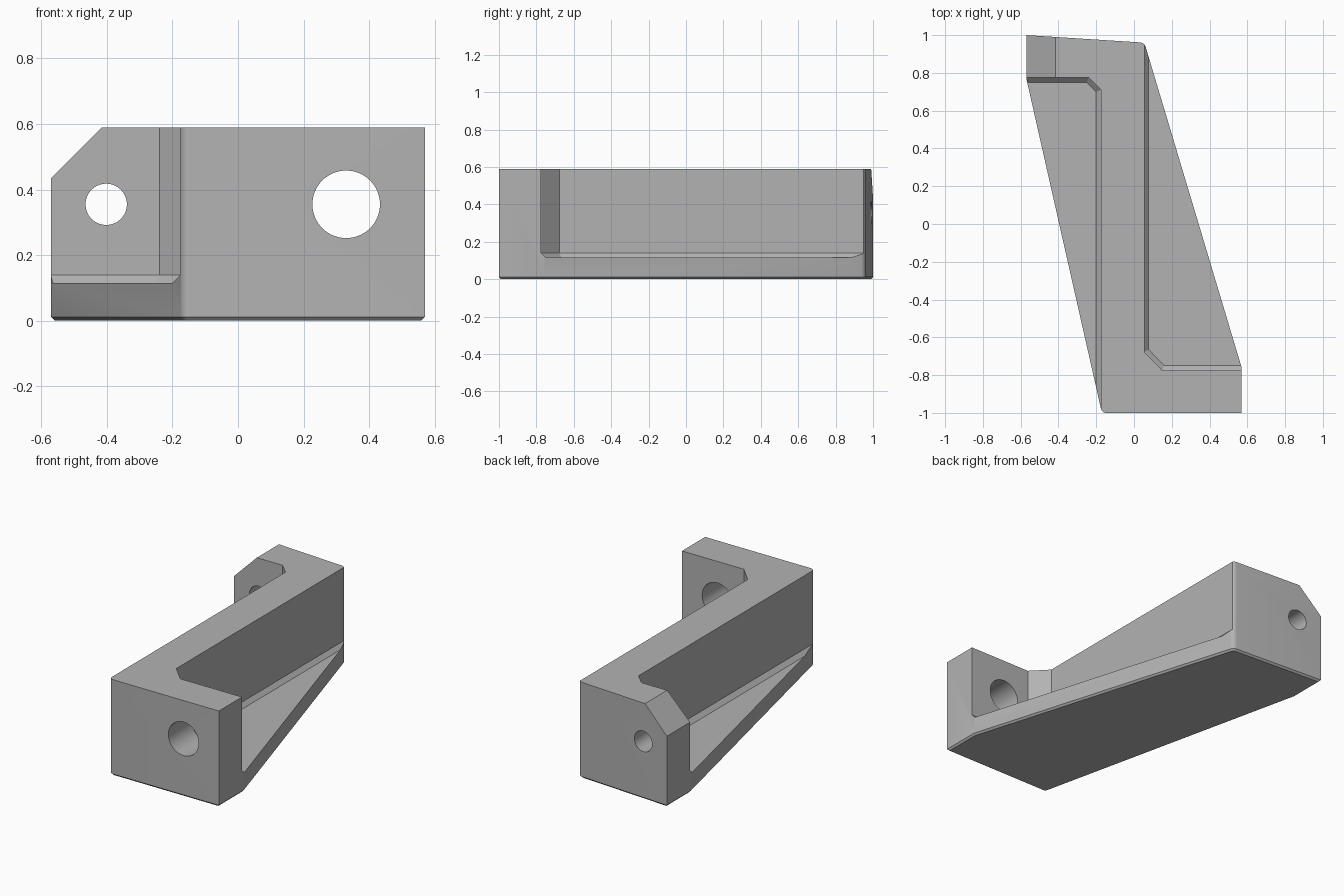
import bpy, bmesh, math
from mathutils import Matrix

if "Cube" in bpy.data.objects:
    bpy.data.objects.remove(bpy.data.objects["Cube"], do_unlink=True)

HEIGHT = 0.59

grey = bpy.data.materials.new("light_grey")
grey.use_nodes = True
colour = (0.45, 0.45, 0.45, 1)
grey.diffuse_color = colour
grey.node_tree.nodes["Principled BSDF"].inputs["Base Color"].default_value = colour


def make_object(name, bm):
    bmesh.ops.recalc_face_normals(bm, faces=bm.faces)
    mesh = bpy.data.meshes.new(name)
    bm.to_mesh(mesh)
    bm.free()
    mesh.materials.append(grey)
    obj = bpy.data.objects.new(name, mesh)
    bpy.context.collection.objects.link(obj)
    return obj


def loft(rings):
    """Solid through a stack of rings with equal point counts."""
    bm = bmesh.new()
    loops = [[bm.verts.new(p) for p in ring] for ring in rings]
    for low, high in zip(loops, loops[1:]):
        for i in range(len(low)):
            j = (i + 1) % len(low)
            bm.faces.new((low[i], low[j], high[j], high[i]))
    bm.faces.new(loops[0][::-1])
    bm.faces.new(loops[-1])
    bmesh.ops.recalc_face_normals(bm, faces=bm.faces)
    return bm


def at_height(points, z):
    return [(x, y, z) for x, y in points]


def cut(target, cutter):
    mod = target.modifiers.new(cutter.name, 'BOOLEAN')
    mod.operation = 'DIFFERENCE'
    mod.solver = 'EXACT'
    mod.object = cutter
    bpy.context.view_layer.objects.active = target
    bpy.ops.object.modifier_apply(modifier=mod.name)
    bpy.data.objects.remove(cutter, do_unlink=True)


# Slanted block with two rounded corners and a chamfered underside
outline = [(-0.57, 1), (-0.57, 0.77), (-0.17, -1), (0.57, -1), (0.57, -0.76), (0.055, 0.96)]
bm = loft([at_height(outline, 0), at_height(outline, HEIGHT)])
corners = [e for e in bm.edges
           if abs(e.verts[0].co.z - e.verts[1].co.z) > 0.1
           and (abs(e.verts[0].co.x + 0.17) < 0.01 or abs(e.verts[0].co.x - 0.055) < 0.01)]
bmesh.ops.bevel(bm, geom=corners, offset=0.022, segments=6, profile=0.5, affect='EDGES')
base = [e for e in bm.edges if all(v.co.z < 0.001 for v in e.verts)]
bmesh.ops.bevel(bm, geom=base, offset=0.011, segments=1, affect='EDGES')
bracket = make_object("bracket", bm)

# Pockets either side of the web, with a chamfer along the foot of the walls
pockets = {
    "left_pocket": ([(1, -0.75), (0.16, -0.75), (0.078, -0.665), (0.078, 1.2), (1, 1.2)],
                    [(1, -0.775), (0.15, -0.775), (0.055, -0.677), (0.055, 1.2), (1, 1.2)]),
    "right_pocket": ([(-1, 0.75), (-0.25, 0.75), (-0.2, 0.7), (-0.2, -1.2), (-1, -1.2)],
                     [(-1, 0.775), (-0.24, 0.775), (-0.175, 0.71), (-0.175, -1.2), (-1, -1.2)]),
}
for name, (foot, wall) in pockets.items():
    rings = [at_height(foot, 0.115), at_height(wall, 0.14), at_height(wall, 1)]
    cut(bracket, make_object(name, loft(rings)))

# Clipped upper corner of the back flange
clip = [(-0.57, 0.435), (-0.415, HEIGHT), (-0.315, 0.69), (-0.67, 0.69), (-0.67, 0.335)]
cut(bracket, make_object("corner_clip", loft([[(x, y, z) for x, z in clip] for y in (0.6, 1.2)])))

# Bolt holes through both flanges
for name, x, y, radius in (("front_hole", 0.33, -0.9, 0.103), ("back_hole", -0.402, 0.9, 0.063)):
    bm = bmesh.new()
    bmesh.ops.create_cone(bm, cap_ends=True, segments=64, radius1=radius, radius2=radius, depth=0.4,
                          matrix=Matrix.Translation((x, y, 0.355)) @ Matrix.Rotation(math.pi / 2, 4, 'X'))
    cut(bracket, make_object(name, bm))

bpy.ops.object.select_all(action='DESELECT')
bracket.select_set(True)
bpy.context.view_layer.objects.active = bracket
bpy.ops.object.shade_smooth_by_angle(angle=math.radians(25))
